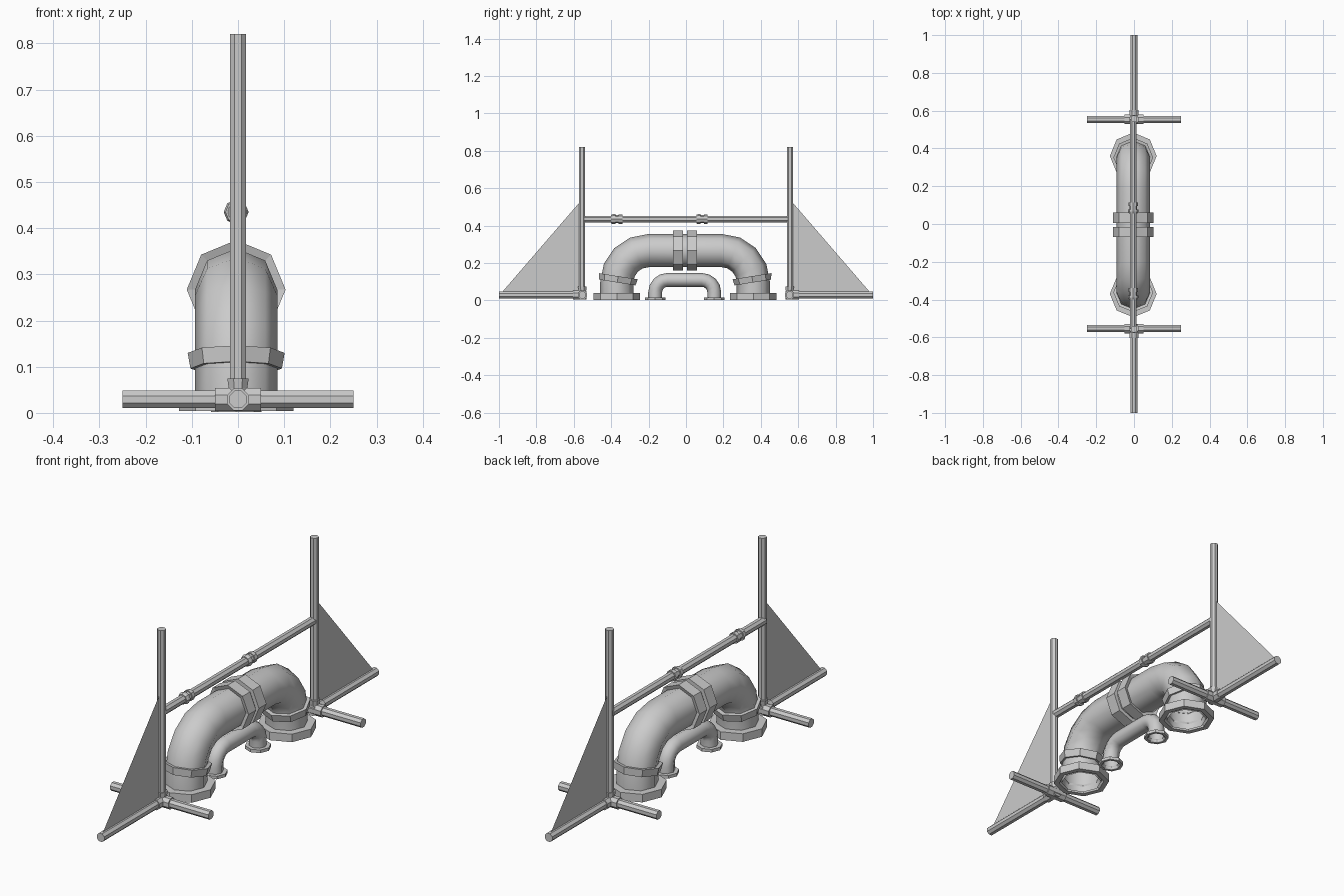
import bpy, bmesh
from math import sin, cos, pi, radians
from mathutils import Vector

if "Cube" in bpy.data.objects:
    bpy.data.objects.remove(bpy.data.objects["Cube"])

CX = -0.004   # the pipework sits very slightly off the centre line


def make_object(name, bm, smooth=False):
    bmesh.ops.recalc_face_normals(bm, faces=bm.faces)
    for f in bm.faces:
        f.smooth = smooth and len(f.verts) == 4
    me = bpy.data.meshes.new(name)
    bm.to_mesh(me)
    bm.free()
    ob = bpy.data.objects.new(name, me)
    bpy.context.collection.objects.link(ob)
    return ob


def skin(name, stations, sides=8, turn=0.0, caps=True, loop=False, smooth=False):
    """Bridge rings given as (centre, axis, radius)."""
    bm = bmesh.new()
    rings = []
    for c, axis, r in stations:
        axis = Vector(axis).normalized()
        u = Vector((1, 0, 0)) if abs(axis.x) < 0.9 else Vector((0, 1, 0))
        v = axis.cross(u).normalized()
        rings.append([bm.verts.new(Vector(c) + r * (cos(turn + 2 * pi * i / sides) * u
                     + sin(turn + 2 * pi * i / sides) * v)) for i in range(sides)])
    pairs = list(zip(rings, rings[1:])) + ([(rings[-1], rings[0])] if loop else [])
    for a, b in pairs:
        for i in range(sides):
            j = (i + 1) % sides
            bm.faces.new((a[i], a[j], b[j], b[i]))
    if caps and not loop:
        bm.faces.new(rings[0])
        bm.faces.new(rings[-1])
    return make_object(name, bm, smooth)


def turned(name, origin, axis, profile, **kw):
    """Lathe a (distance, radius) profile about an axis."""
    o, a = Vector(origin), Vector(axis).normalized()
    return skin(name, [(o + a * t, a, r) for t, r in profile], **kw)


def bar(name, a, b, r):
    a, b = Vector(a), Vector(b)
    return skin(name, [(a, b - a, r), (b, b - a, r)], turn=pi / 8)


def arch_pipe(name, cy, half, top, bend, r, steps):
    """Upside-down U of pipe, open at both feet."""
    st = [((CX, cy - half, 0.005), (0, 0, 1), r)]
    for k in range(steps + 1):
        t = pi / 2 * k / steps
        st.append(((CX, cy - half + bend * (1 - cos(t)), top - bend + bend * sin(t)),
                   (0, sin(t), cos(t)), r))
    for c, a, rr in reversed(st[:]):
        st.append(((CX, 2 * cy - c[1], c[2]), (0, a[1], -a[2]), rr))
    return skin(name, st, caps=False, smooth=True)


# Main arch pipe and small arch beneath it
arch_pipe("large_pipe", -0.005, 0.365, 0.267, 0.17, 0.089, 4)
arch_pipe("small_pipe", -0.007, 0.158, 0.11, 0.066, 0.037, 4)

for s, side in ((-1, "front"), (1, "back")):
    # Hollow floor flanges
    turned("large_flange_" + side, (CX, -0.005 + s * 0.365, 0), (0, 0, 1),
           [(0.004, 0.1), (0.004, 0.124), (0.041, 0.124), (0.041, 0.086)], loop=True)
    turned("small_flange_" + side, (CX, -0.007 + s * 0.158, 0), (0, 0, 1),
           [(0.002, 0.042), (0.002, 0.055), (0.016, 0.055), (0.016, 0.035)], loop=True)
    # Tilted collar where each elbow begins
    tilt = radians(9)
    turned("elbow_collar_" + side, (CX, -0.005 + s * 0.36, 0.113), (0, -s * sin(tilt), cos(tilt)),
           [(-0.017, 0.086), (-0.017, 0.099), (0.017, 0.105), (0.017, 0.086)], loop=True)
    # Paired collars at the middle joint
    turned("middle_collar_" + side, (CX, -0.005 + s * 0.01, 0.267), (0, s, 0),
           [(0, 0.086), (0, 0.107), (0.055, 0.107), (0.048, 0.086)], loop=True)

    # End stand: post, cross foot, long foot
    y = s * 0.554
    bar("post_" + side, (0, s * 0.556, 0.03), (0, s * 0.556, 0.82), 0.0185)
    bar("cross_foot_" + side, (-0.25, y, 0.029), (0.25, y, 0.029), 0.0205)
    bar("long_foot_" + side, (0, y, 0.029), (0, s, 0.029), 0.0205)
    # Corner fitting sleeves
    bar("fitting_cross_" + side, (-0.05, y, 0.029), (0.05, y, 0.029), 0.0265)
    bar("fitting_long_" + side, (0, y - s * 0.022, 0.029), (0, y + s * 0.05, 0.029), 0.0255)
    turned("fitting_neck_" + side, (0, y, 0.029), (0, 0, 1),
           [(0, 0.022), (0.025, 0.022), (0.046, 0.025)], turn=pi / 8)
    # Triangular brace panel
    bm = bmesh.new()
    bm.faces.new([bm.verts.new(p) for p in
                  ((0, s * 0.556, 0.03), (0, s * 0.996, 0.03), (0, s * 0.556, 0.54))])
    make_object("brace_panel_" + side, bm)

# Horizontal rail with two couplings
bar("rail", (CX, -0.556, 0.435), (CX, 0.556, 0.435), 0.0195)
for i, y in enumerate((-0.37, 0.085)):
    turned("rail_coupling_%d" % (i + 1), (CX, y, 0.435), (0, 1, 0),
           [(-0.03, 0.019), (-0.03, 0.023), (-0.02, 0.027), (-0.008, 0.027), (-0.008, 0.021),
            (0.01, 0.021), (0.01, 0.025), (0.03, 0.025), (0.03, 0.019)], caps=False)
